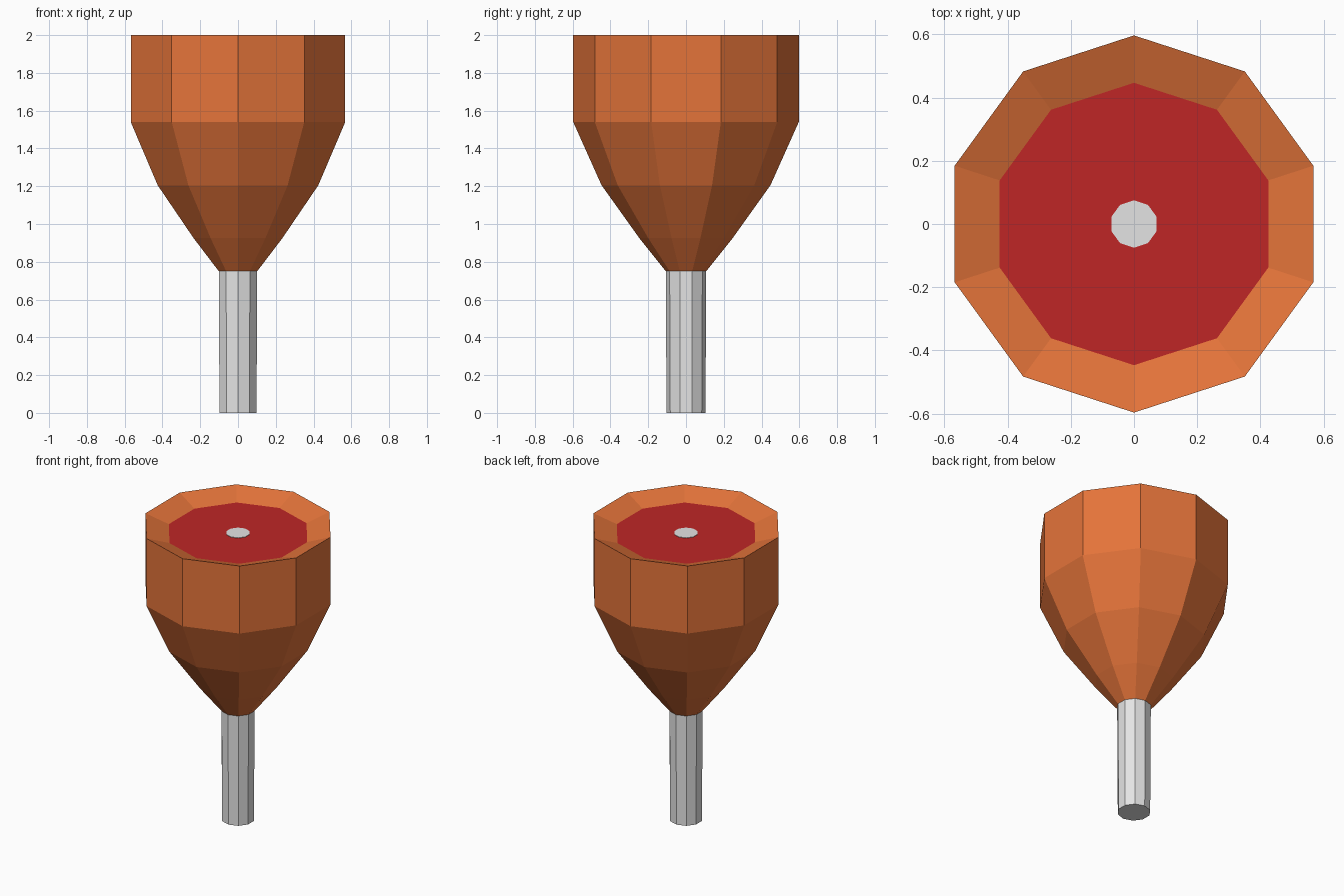
import bpy
import bmesh
from math import cos, sin, tau, pi

SIDES = 10

cube = bpy.data.objects.get("Cube")
if cube:
    bpy.data.objects.remove(cube, do_unlink=True)


def make_material(name, color):
    mat = bpy.data.materials.new(name)
    mat.use_nodes = True
    mat.diffuse_color = (*color, 1)
    mat.node_tree.nodes["Principled BSDF"].inputs["Base Color"].default_value = (*color, 1)
    return mat


def lathe(name, profile, mat, cap_bottom=True, cap_top=True):
    """Spin (radius, height) pairs into a flat-faced ten-sided solid."""
    bm = bmesh.new()
    rings = []
    for r, z in profile:
        angles = [pi / 2 + tau * i / SIDES for i in range(SIDES)]
        rings.append([bm.verts.new((r * cos(a), r * sin(a), z)) for a in angles])
    for low, high in zip(rings, rings[1:]):
        for i in range(SIDES):
            j = (i + 1) % SIDES
            bm.faces.new((low[i], low[j], high[j], high[i]))
    if cap_bottom:
        bm.faces.new(rings[0][::-1])
    if cap_top:
        bm.faces.new(rings[-1])
    mesh = bpy.data.meshes.new(name)
    bm.to_mesh(mesh)
    bm.free()
    mesh.materials.append(mat)
    obj = bpy.data.objects.new(name, mesh)
    bpy.context.collection.objects.link(obj)
    return obj


orange = make_material("orange", (0.775, 0.174, 0.042))
red = make_material("red", (0.521, 0.019, 0.019))
grey = make_material("light grey", (0.775, 0.775, 0.775))

# Faceted bowl with a rim that slopes inward
lathe("bowl", [(0.107, 0.75), (0.247, 0.925), (0.447, 1.205), (0.597, 1.54),
               (0.597, 2.0), (0.447, 1.946)], orange, cap_top=False)

# Flat filling inside the rim
lathe("filling", [(0.447, 1.94), (0.447, 1.946)], red)

# Handle below the bowl, and its narrow end showing through the filling
lathe("handle", [(0.103, 0), (0.107, 0.75)], grey)
lathe("handle_tip", [(0.075, 1.941), (0.075, 1.949)], grey)
